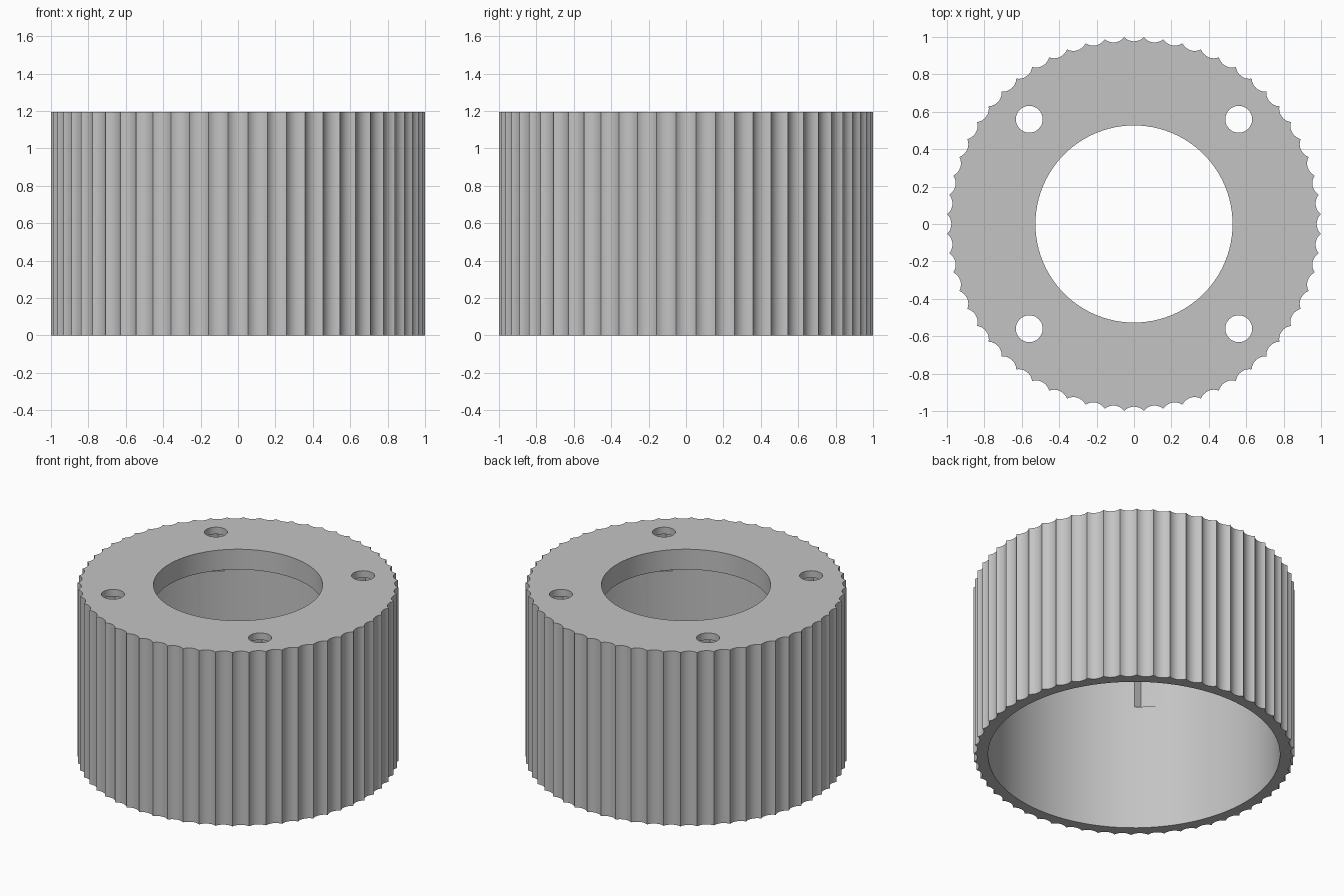
import bpy
import bmesh
from math import sin, cos, pi, hypot, asin, atan

if "Cube" in bpy.data.objects:
    bpy.data.objects.remove(bpy.data.objects["Cube"], do_unlink=True)

HEIGHT = 1.195
FLUTES, FLUTE_STEPS, FLUTE_DEPTH = 60, 8, 0.022
SCREW = 0.56


def circle(radius, sides, cx=0.0, cy=0.0):
    return [(cx + radius * cos(2 * pi * i / sides),
             cy + radius * sin(2 * pi * i / sides)) for i in range(sides)]


def fluted_outline():
    # Concave arcs that meet in sharp ridges on the unit circle
    half = sin(pi / FLUTES)
    arc_r = (half ** 2 + FLUTE_DEPTH ** 2) / (2 * FLUTE_DEPTH)
    centre = cos(pi / FLUTES) - FLUTE_DEPTH + arc_r
    sweep = asin(half / arc_r)
    points = []
    for k in range(FLUTES):
        turn = 2 * pi * k / FLUTES
        for s in range(FLUTE_STEPS):
            a = sweep * (2 * s / FLUTE_STEPS - 1)
            x, y = centre - arc_r * cos(a), arc_r * sin(a)
            points.append((x * cos(turn) - y * sin(turn),
                           x * sin(turn) + y * cos(turn)))
    return points


def prism(name, outline, z0, z1):
    bm = bmesh.new()
    base = bm.faces.new([bm.verts.new((x, y, z0)) for x, y in outline])
    top = bmesh.ops.extrude_face_region(bm, geom=[base])["geom"]
    bmesh.ops.translate(bm, vec=(0, 0, z1 - z0),
                        verts=[v for v in top if isinstance(v, bmesh.types.BMVert)])
    bmesh.ops.recalc_face_normals(bm, faces=bm.faces)
    mesh = bpy.data.meshes.new(name)
    bm.to_mesh(mesh)
    bm.free()
    obj = bpy.data.objects.new(name, mesh)
    bpy.context.collection.objects.link(obj)
    return obj


def cut(target, cutter):
    cutter.hide_render = True
    bpy.context.view_layer.objects.active = target
    mod = target.modifiers.new("cut", "BOOLEAN")
    mod.operation, mod.solver, mod.object = "DIFFERENCE", "EXACT", cutter
    bpy.ops.object.modifier_apply(modifier=mod.name)
    bpy.data.objects.remove(cutter, do_unlink=True)


# Fluted cap body
body = prism("fluted_cap", fluted_outline(), 0, HEIGHT)

# Open cavity below and bore through the top plate
cut(body, prism("cavity_cutter", circle(0.91, 96), -0.1, 1.055))
cut(body, prism("bore_cutter", circle(0.527, 96), 1.0, 1.4))

# Screw holes with hexagonal nut pockets biting into the wall
for sx in (-1, 1):
    for sy in (-1, 1):
        cx, cy = SCREW * sx, SCREW * sy
        cut(body, prism("pocket_cutter", circle(0.155, 6, cx, cy), 0.87, 1.147))
        cut(body, prism("hole_cutter", circle(0.072, 32, cx, cy), 1.0, 1.4))

# Plain grey material
grey = bpy.data.materials.new("plain_grey")
grey.use_nodes = True
colour = (0.55, 0.55, 0.55, 1)
grey.diffuse_color = colour
grey.node_tree.nodes["Principled BSDF"].inputs["Base Color"].default_value = colour
body.data.materials.clear()
body.data.materials.append(grey)
for face in body.data.polygons:
    face.material_index = 0

# Smooth curves, sharp ridges and rims
bpy.ops.object.select_all(action="DESELECT")
body.select_set(True)
bpy.context.view_layer.objects.active = body
bpy.ops.object.shade_smooth_by_angle(angle=pi / 6)
